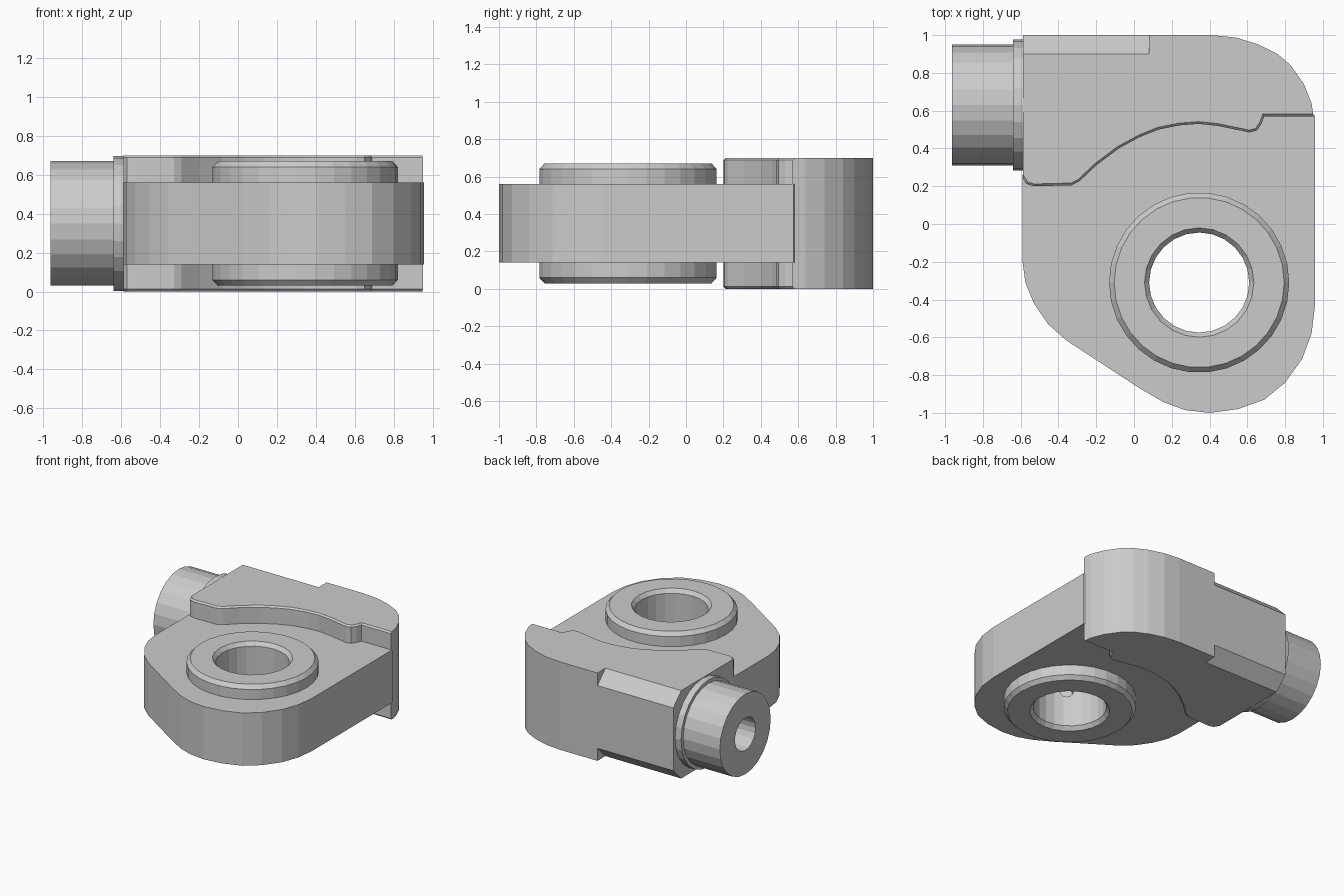
import bpy, bmesh
from math import cos, sin, pi, radians
from mathutils import Matrix, Vector

if "Cube" in bpy.data.objects:
    bpy.data.objects.remove(bpy.data.objects["Cube"])

MID = 0.35  # height of the symmetry plane


def finish(bm, name):
    bmesh.ops.recalc_face_normals(bm, faces=bm.faces[:])
    me = bpy.data.meshes.new(name)
    bm.to_mesh(me)
    bm.free()
    ob = bpy.data.objects.new(name, me)
    bpy.context.collection.objects.link(ob)
    return ob


def prism(name, pts, z0, z1, mat=Matrix(), bevel_count=0, bevel=0.012):
    """Extrude an outline; optionally bevel the rims of its first points."""
    bm = bmesh.new()
    lo = [bm.verts.new((x, y, z0)) for x, y in pts]
    hi = [bm.verts.new((x, y, z1)) for x, y in pts]
    n = len(pts)
    bm.faces.new(lo)
    bm.faces.new(hi)
    for i in range(n):
        j = (i + 1) % n
        bm.faces.new((lo[i], lo[j], hi[j], hi[i]))
    bmesh.ops.recalc_face_normals(bm, faces=bm.faces[:])
    if bevel_count:
        edges = [bm.edges.get((r[i], r[i + 1])) for r in (lo, hi) for i in range(bevel_count - 1)]
        bmesh.ops.bevel(bm, geom=edges, offset=bevel, segments=1, affect='EDGES')
    bm.transform(mat)
    return finish(bm, name)


def lathe(name, profile, sides, mat):
    """Solid of revolution around local z from (radius, height) pairs."""
    bm = bmesh.new()
    rings = [[bm.verts.new((r * cos(2 * pi * k / sides), r * sin(2 * pi * k / sides), z))
              for k in range(sides)] for r, z in profile]
    bm.faces.new(rings[0])
    bm.faces.new(rings[-1])
    for a, b in zip(rings, rings[1:]):
        for k in range(sides):
            m = (k + 1) % sides
            bm.faces.new((a[k], a[m], b[m], b[k]))
    bm.transform(mat)
    return finish(bm, name)


def combine(target, tool, op):
    mod = target.modifiers.new(tool.name, 'BOOLEAN')
    mod.operation, mod.object, mod.solver = op, tool, 'EXACT'
    bpy.context.view_layer.objects.active = target
    bpy.ops.object.modifier_apply(modifier=mod.name)
    bpy.data.objects.remove(tool, do_unlink=True)


# Thick rear block with the wavy front wall
wave = [(-0.588, 0.24), (-0.57, 0.212), (-0.53, 0.20), (-0.33, 0.205), (-0.29, 0.225),
        (-0.2, 0.31), (-0.08, 0.40), (0.03, 0.46), (0.13, 0.50), (0.24, 0.522),
        (0.34, 0.53), (0.44, 0.52), (0.61, 0.485), (0.65, 0.495), (0.675, 0.53),
        (0.69, 0.57), (0.95, 0.57)]
rear = [(0.94, 0.64), (0.90, 0.74), (0.83, 0.84), (0.76, 0.90), (0.66, 0.95),
        (0.54, 0.987), (0.41, 1.0), (-0.588, 1.0)]
housing = prism("housing", wave + rear, 0, 0.70, bevel_count=len(wave))

# Sloped reliefs along the rear edge, top and bottom
along_x = Matrix(((0, 0, 1, 0), (1, 0, 0, 0), (0, 1, 0, 0), (0, 0, 0, 1)))
for s in (1, -1):
    tri = [(0.895, MID + s * 0.355), (1.01, MID + s * 0.24), (1.01, MID + s * 0.36)]
    combine(housing, prism("rear_relief", tri, -0.7, 0.08, along_x), 'DIFFERENCE')

# Thinner plate carrying the bore
plate = [(-0.59, 0.26), (-0.59, -0.2), (-0.575, -0.31), (-0.53, -0.42), (-0.455, -0.53),
         (-0.36, -0.615), (0.03, -0.87), (0.16, -0.945), (0.27, -0.985), (0.40, -1.0),
         (0.55, -0.98), (0.69, -0.93), (0.80, -0.84), (0.89, -0.715), (0.94, -0.58),
         (0.957, -0.44), (0.957, 0.575), (0.80, 0.68), (-0.4, 0.7)]
combine(housing, prism("bore_plate", plate, 0.14, 0.56), 'UNION')

# Raised bosses around the bore
at_bore = Matrix.Translation((0.345, -0.31, MID))
boss = [(0.45, -0.32), (0.477, -0.29), (0.477, 0.29), (0.45, 0.32)]
combine(housing, lathe("bore_boss", boss, 30, at_bore), 'UNION')

# Side spigot with collar
at_spigot = Matrix.Translation((0, 0.63, MID)) @ Matrix.Rotation(-pi / 2, 4, 'Y')
spigot = [(0.347, 0.55), (0.347, 0.64), (0.32, 0.64), (0.32, 0.963)]
combine(housing, lathe("spigot", spigot, 24, at_spigot), 'UNION')

# Main bore with chamfered rims, spigot hole and small pocket in the bore wall
bore = [(0.31, -0.345), (0.265, -0.29), (0.265, 0.29), (0.31, 0.345)]
combine(housing, lathe("bore_cut", bore, 24, at_bore), 'DIFFERENCE')
combine(housing, lathe("spigot_hole", [(0.13, 0.4), (0.13, 1.1)], 20, at_spigot), 'DIFFERENCE')
pocket = at_bore @ Matrix.Rotation(radians(235), 4, 'Z') @ Matrix.Rotation(pi / 2, 4, 'Y')
combine(housing, lathe("bore_pocket", [(0.05, 0.1), (0.05, 0.32)], 12, pocket), 'DIFFERENCE')
